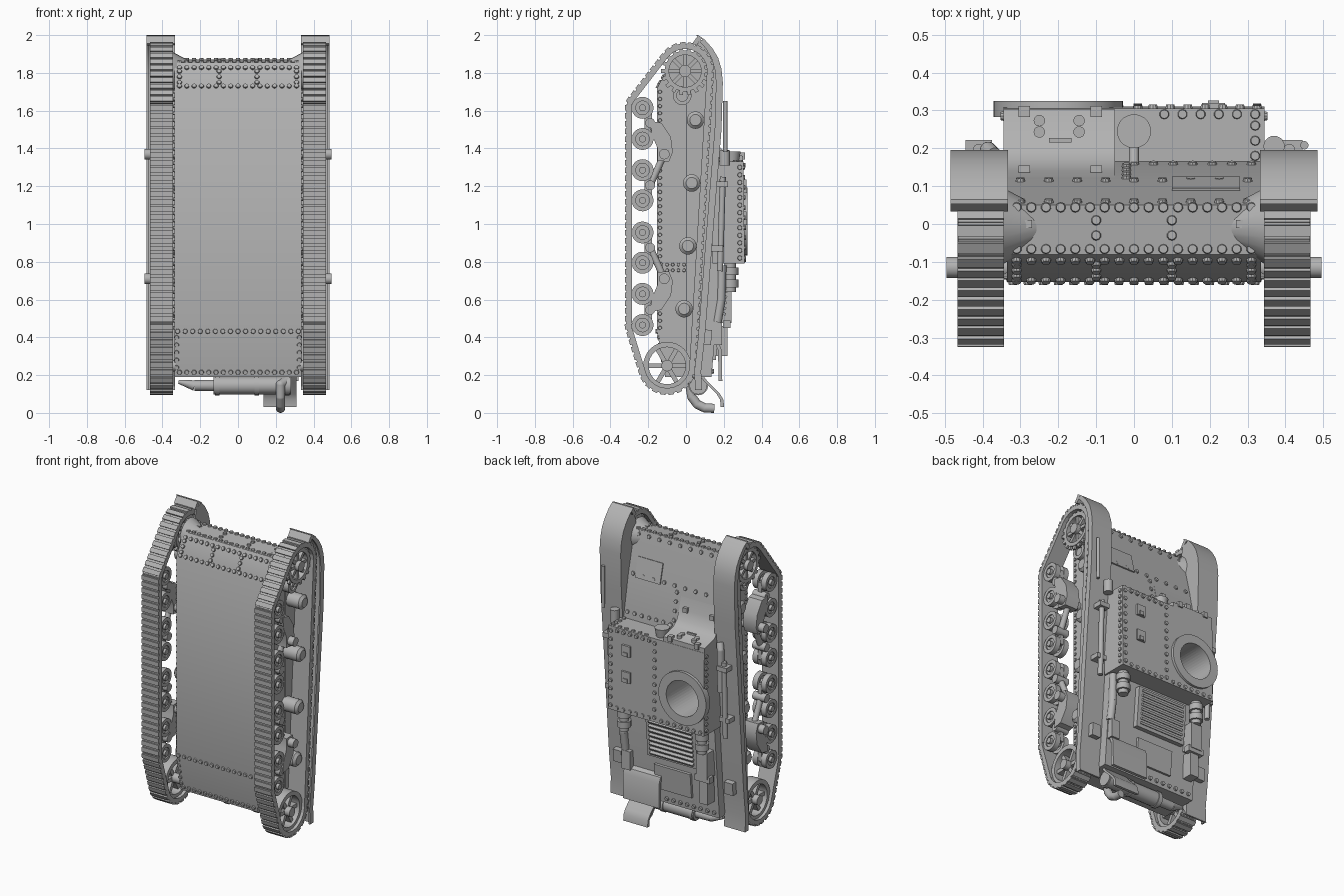
import bpy, bmesh, math
from mathutils import Vector, Matrix
from mathutils.geometry import convex_hull_2d

cube = bpy.data.objects.get("Cube")
if cube:
    bpy.data.objects.remove(cube)

grey = bpy.data.materials.new("steel_grey")
grey.use_nodes = True
grey.diffuse_color = (0.45, 0.45, 0.45, 1)
grey.node_tree.nodes["Principled BSDF"].inputs["Base Color"].default_value = (0.45, 0.45, 0.45, 1)
made = []


def finish(name, bm):
    bmesh.ops.recalc_face_normals(bm, faces=bm.faces)
    mesh = bpy.data.meshes.new(name)
    bm.to_mesh(mesh)
    bm.free()
    mesh.materials.append(grey)
    obj = bpy.data.objects.new(name, mesh)
    bpy.context.collection.objects.link(obj)
    made.append(obj)
    return obj


def box(bm, p, size, angle=0):
    m = Matrix.Translation(p) @ Matrix.Rotation(angle, 4, 'X') @ Matrix.Diagonal((*size, 1))
    bmesh.ops.create_cube(bm, size=1, matrix=m)


def rod(bm, a, b, r, r2=None, seg=20):
    a, b = Vector(a), Vector(b)
    q = (b - a).to_track_quat('Z', 'Y').to_matrix().to_4x4()
    bmesh.ops.create_cone(bm, cap_ends=True, segments=seg, radius1=r, radius2=r if r2 is None else r2,
                          depth=(b - a).length, matrix=Matrix.Translation((a + b) / 2) @ q)


def pipe(bm, pts, r):
    for a, b in zip(pts, pts[1:]):
        rod(bm, a, b, r)
    for p in pts[1:-1]:
        bmesh.ops.create_uvsphere(bm, u_segments=16, v_segments=10, radius=r, matrix=Matrix.Translation(p))


def tube(bm, a, b, ro, ri, seg=32):
    a, b = Vector(a), Vector(b)
    q = (b - a).to_track_quat('Z', 'Y')
    rings = []
    for c, r in ((a, ro), (b, ro), (b, ri), (a, ri)):
        rings.append([bm.verts.new(c + q @ Vector((r * math.cos(t), r * math.sin(t), 0)))
                      for t in (math.tau * i / seg for i in range(seg))])
    for k in range(4):
        u, v = rings[k], rings[(k + 1) % 4]
        for i in range(seg):
            j = (i + 1) % seg
            bm.faces.new((u[i], u[j], v[j], v[i]))


def prism(bm, yz, x0, x1):
    lo = [bm.verts.new((x0, *p)) for p in yz]
    hi = [bm.verts.new((x1, *p)) for p in yz]
    bm.faces.new(lo)
    bm.faces.new(hi)
    for i in range(len(yz)):
        j = (i + 1) % len(yz)
        bm.faces.new((lo[i], lo[j], hi[j], hi[i]))


def sheet(bm, path, x0, x1, depth):
    prism(bm, path + [(y - depth, z) for y, z in reversed(path)], x0, x1)


def spokes(bm, x, c, width, n, r0, r1, thick):
    for i in range(n):
        t = math.tau * i / n
        r = (r0 + r1) / 2
        box(bm, (x, c[0] + r * math.cos(t), c[1] + r * math.sin(t)), (width, r1 - r0, thick), t)


rivets = bmesh.new()


def row(a, b, n, normal, r=0.014):
    a, b, normal = Vector(a), Vector(b), Vector(normal).normalized()
    for i in range(n):
        p = a.lerp(b, i / (n - 1))
        rod(rivets, p - normal * 0.004, p + normal * 0.008, r, r * 0.8, 10)


# Armoured hull
bm = bmesh.new()
prism(bm, [(-.153, .43), (-.153, 1.72), (-.08, 1.855), (.05, 1.87), (.115, 1.6), (.165, 1.33),
           (.185, .78), (.135, .19), (-.11, .19)], -.335, .335)
hull = finish("hull", bm)

# Fighting compartment and the driver's stepped front
bm = bmesh.new()
prism(bm, [(.14, .79), (.14, 1.33), (.305, 1.33), (.31, .79)], -.345, .345)
compartment = finish("fighting_compartment", bm)
bm = bmesh.new()
prism(bm, [(.12, 1.3), (.12, 1.57), (.14, 1.48), (.165, 1.42), (.203, 1.385), (.303, 1.36), (.303, 1.3)],
      -.345, -.05)
finish("driver_front", bm)
bm = bmesh.new()
for x in (-.25, -.145):
    for y in (.243, .273):
        rod(bm, (x, y, 1.35), (x, y, 1.385), .015)
for x in (-.29, -.1):
    box(bm, (x, .297, 1.36), (.03, .03, .035))
    box(bm, (x, .14, 1.485), (.03, .03, .03))
box(bm, (-.195, .221, 1.383), (.06, .012, .016))
finish("driver_visor_fittings", bm)

# Turret ring and the well it opens into
bm = bmesh.new()
tube(bm, (-.2, .283, 1.005), (-.2, .325, 1.005), .171, .115, 48)
finish("turret_ring", bm)
bm = bmesh.new()
rod(bm, (-.2, -.05, 1.005), (-.2, .4, 1.005), .1155, seg=48)
well = finish("turret_well_cutter", bm)
well.hide_render = True
well.hide_set(True)
made.remove(well)
for obj in (hull, compartment):
    mod = obj.modifiers.new("turret_well", 'BOOLEAN')
    mod.object = well
    mod.operation = 'DIFFERENCE'
    mod.solver = 'EXACT'

# Front lamp, roof hatches and glacis panel
bm = bmesh.new()
rod(bm, (0, .245, 1.33), (0, .245, 1.385), .035, .045)
rod(bm, (0, .15, 1.37), (0, .21, 1.35), .013)
finish("front_lamp", bm)
bm = bmesh.new()
for z in (1.2, 1.03):
    box(bm, (.21, .311, z), (.06, .018, .07))
    box(bm, (.21, .32, z - .02), (.03, .012, .025))
box(bm, (.19, .106, 1.65), (.18, .008, .13), .24)
for x in (-.295, .295):
    box(bm, (x, 0, 1.868), (.05, .022, .02))
finish("hatches_and_hooks", bm)

# Engine deck: louvres, air filters, stowage and tools
bm = bmesh.new()
box(bm, (-.04, .18, .63), (.36, .05, .26), -.09)
for i in range(8):
    z = .525 + i * .03
    box(bm, (-.04, .199 + (z - .5) * .08, z), (.31, .02, .014), -.5)
finish("engine_louvres", bm)
bm = bmesh.new()
for x in (-.28, .28):
    for z in (.665, .73):
        rod(bm, (x, .235, z), (x, .235, z + .04), .042)
    rod(bm, (x, .235, .64), (x, .235, .79), .03)
finish("air_filters", bm)
bm = bmesh.new()
box(bm, (-.28, .195, .56), (.08, .09, .17))
box(bm, (-.28, .185, .38), (.06, .07, .16))
box(bm, (-.28, .215, .47), (.11, .04, .04))
box(bm, (.3, .165, .42), (.06, .05, .12))
box(bm, (-.02, .155, .36), (.26, .02, .16), -.09)
pipe(bm, [(.32, .19, .78), (.32, .185, .6), (.32, .165, .48)], .024)
finish("deck_stowage", bm)

# Muffler, tail pipe and rear shield
bm = bmesh.new()
rod(bm, (-.13, .065, .145), (.28, .065, .145), .047)
rod(bm, (-.13, .065, .145), (-.23, .065, .145), .03, .028)
rod(bm, (-.23, .065, .145), (-.315, .065, .165), .028, .01)
for x in (-.11, .1, .26):
    rod(bm, (x - .012, .065, .145), (x + .012, .065, .145), .052)
    box(bm, (x, .065, .185), (.024, .04, .05))
pipe(bm, [(.26, .05, .17), (.225, .02, .15), (.225, .03, .085), (.225, .06, .045),
          (.225, .1, .026), (.225, .15, .024)], .024)
finish("muffler", bm)
bm = bmesh.new()
sheet(bm, [(.15, .38), (.175, .365), (.19, .33), (.192, .17)], .06, .32, .02)
sheet(bm, [(.08, .21), (.12, .16), (.18, .1), (.198, .07), (.202, .03)], .135, .31, .018)
finish("rear_shield", bm)

# Running gear positions, in side profile
SPROCKET, IDLER, MID = Vector((-.005, 1.81)), Vector((-.10, .25)), 1.04
wheels = [Vector((-.23, MID + m * d)) for m in (-1, 1) for d in (.085, .245, .41, .575)]
circles = [(SPROCKET, .136), (IDLER, .138), (Vector((-.23, MID + .575)), .077), (Vector((-.23, MID - .575)), .077)]
cloud = [c + r * Vector((math.cos(t), math.sin(t))) for c, r in circles
         for t in (math.tau * i / 64 for i in range(64))]
loop = [cloud[i] for i in convex_hull_2d(cloud)]
lengths = [(loop[(i + 1) % len(loop)] - p).length for i, p in enumerate(loop)]
LINKS = 98
pitch = sum(lengths) / LINKS


def along(dist):
    for i, l in enumerate(lengths):
        if dist <= l:
            break
        dist -= l
    d = (loop[(i + 1) % len(loop)] - loop[i]).normalized()
    return loop[i] + d * dist, d


fender = [(.065, 2.0), (.1, 1.975), (.14, 1.93), (.17, 1.88), (.188, 1.82), (.195, 1.75), (.188, 1.5),
          (.155, 1.1), (.1, .4), (.08, .22), (.085, .12)]

for s, side in ((1, "left"), (-1, "right")):
    # Track links with raised grousers
    bm = bmesh.new()
    for k in range(LINKS):
        p, d = along((k + .5) * pitch)
        n = Vector((d.y, -d.x))
        if n.dot(p - Vector((-.1, MID))) < 0:
            n = -n
        a = math.atan2(d.y, d.x)
        box(bm, (s * .405, *(p - n * .006)), (.12, pitch * 1.04, .028), a)
        box(bm, (s * .405, *(p + n * .011)), (.122, pitch * .7, .012), a)
    finish(side + "_track", bm)

    # Drive sprocket and idler
    bm = bmesh.new()
    tube(bm, (s * .365, *SPROCKET), (s * .445, *SPROCKET), .108, .085)
    spokes(bm, s * .405, SPROCKET, .06, 8, .02, .09, .02)
    for x in (.375, .435):
        spokes(bm, s * x, SPROCKET, .014, 18, .1, .128, .02)
    rod(bm, (s * .25, *SPROCKET), (s * .345, *SPROCKET), .05, .1)
    rod(bm, (s * .33, *SPROCKET), (s * .46, *SPROCKET), .032)
    tube(bm, (s * .36, -.02, 1.68), (s * .41, -.02, 1.68), .05, .03, 16)
    rod(bm, (s * .33, -.02, 1.68), (s * .4, -.02, 1.68), .031)
    finish(side + "_sprocket", bm)
    bm = bmesh.new()
    tube(bm, (s * .365, *IDLER), (s * .445, *IDLER), .126, .098)
    spokes(bm, s * .405, IDLER, .04, 6, .02, .1, .024)
    rod(bm, (s * .33, *IDLER), (s * .46, *IDLER), .03)
    finish(side + "_idler", bm)

    # Road wheels and return rollers
    bm = bmesh.new()
    for c in wheels:
        for x0, x1 in ((.357, .392), (.418, .453)):
            tube(bm, (s * x0, *c), (s * x1, *c), .058, .036, 24)
            rod(bm, (s * (x0 + .008), *c), (s * (x1 - .008), *c), .037)
        rod(bm, (s * .35, *c), (s * .463, *c), .018)
    for i in range(4):
        c = (.05 - .02 * i, 1.55 - .333 * i)
        rod(bm, (s * .33, *c), (s * .43, *c), .046)
        rod(bm, (s * .43, *c), (s * .445, *c), .046, .03)
    finish(side + "_wheels", bm)

    # Suspension bogies
    bm = bmesh.new()
    for m in (1, -1):
        for d in (.165, .495):
            box(bm, (s * .405, -.2, MID + m * d), (.026, .04, .17))
            b = Vector((s * .405, -.19, MID + m * d))
            pipe(bm, [b, (s * .405, -.115, MID + m * .33)], .018)
            rod(bm, b - Vector((.045, 0, 0)), b + Vector((.045, 0, 0)), .026)
        prism(bm, [(y, MID + m * z) for y, z in ((-.19, .505), (-.13, .495), (-.08, .42), (-.07, .34), (-.09, .29),
                   (-.15, .295), (-.15, .36), (-.18, .43))], s * .36, s * .455)
        rod(bm, (s * .33, -.115, MID + m * .33), (s * .495, -.115, MID + m * .33), .028)
    finish(side + "_bogies", bm)

    # Fender with closed nose, outer lip and inner wall
    bm = bmesh.new()
    sheet(bm, fender, s * .333, s * .484, .012)
    sheet(bm, fender[1:], s * .474, s * .484, .036)
    prism(bm, [(.065, 2.0), (.085, 1.985), (.055, 1.945), (.033, 1.955)], s * .333, s * .484)
    prism(bm, fender[1:] + [(0, .25), (0, 1.75), (.05, 1.95)], s * .333, s * .343)
    finish(side + "_fender", bm)

    # Tools strapped to the fender
    bm = bmesh.new()
    rod(bm, (s * .41, .18, .75), (s * .41, .195, 1.25), .016)
    for z in (.87, 1.21):
        box(bm, (s * .41, .165 + (z - .87) * .08, z), (.07, .06, .03))
    box(bm, (s * .4, .115, .4), (.06, .04, .08), -.08)
    if s > 0:
        rod(bm, (.45, .208, 1.38), (.45, .208, 1.65), .011)
        rod(bm, (.37, .205, 1.31), (.37, .205, 1.39), .028)
    else:
        pipe(bm, [(-.37, .18, 1.36), (-.385, .195, 1.32), (-.385, .19, 1.05)], .022)
    finish(side + "_fender_tools", bm)

    # Side rivets
    row((s * .335, -.138, .45), (s * .335, -.138, 1.7), 34, (s, 0, 0), .011)
    for z in (.755, .785):
        row((s * .335, -.13, z), (s * .335, .02, z), 6, (s, 0, 0), .01)
    row((s * .345, .285, .82), (s * .345, .285, 1.3), 13, (s, 0, 0))
    row((s * .325, -.145, .4), (s * .325, -.118, .24), 5, (0, -1, -.2))

# Plate-edge rivets on belly, nose, glacis and roof
LOW, GLACIS = (0, -.88, .47), (0, 1, .22)
row((-.32, -.153, .432), (.32, -.153, .432), 17, (0, -1, 0))
row((-.31, -.115, .215), (.31, -.115, .215), 17, (0, -1, -.2))
row((-.31, -.148, 1.73), (.31, -.148, 1.73), 17, LOW)
row((-.31, -.096, 1.828), (.31, -.096, 1.828), 17, LOW)
for x in (-.31, -.1, .1, .31):
    row((x, -.138, 1.75), (x, -.106, 1.808), 3, LOW)
    row((x, -.03, 1.862), (x, .01, 1.867), 2, (0, 0, 1))
row((-.31, -.066, 1.857), (.31, -.066, 1.857), 17, (0, 0, 1))
row((-.31, .044, 1.87), (.31, .044, 1.87), 17, (0, 0, 1))
row((-.3, .058, 1.84), (.3, .058, 1.84), 9, GLACIS)
row((-.3, .114, 1.605), (.3, .114, 1.605), 9, GLACIS)
row((-.02, .121, 1.57), (-.02, .152, 1.4), 4, GLACIS)
row((0, .157, 1.37), (.31, .157, 1.37), 7, GLACIS)
row((.08, .29, 1.33), (.32, .29, 1.33), 6, (0, 0, 1))
row((.32, .18, 1.33), (.32, .26, 1.33), 3, (0, 0, 1))
for x in (.01, .325):
    row((x, .31, .82), (x, .305, 1.3), 10, (0, 1, 0))
for z in (.81, 1.31):
    row((.05, .308, z), (.28, .308, z), 6, (0, 1, 0))
row((-.32, .309, .81), (-.04, .309, .81), 7, (0, 1, 0))
row((-.3, .14, .22), (.04, .14, .22), 8, (0, 1, -.1))
finish("rivets", rivets)

# Smooth curved faces, keep plate edges sharp
bpy.ops.object.select_all(action='DESELECT')
for obj in made:
    obj.select_set(True)
bpy.context.view_layer.objects.active = hull
bpy.ops.object.shade_smooth_by_angle(angle=math.radians(30))
